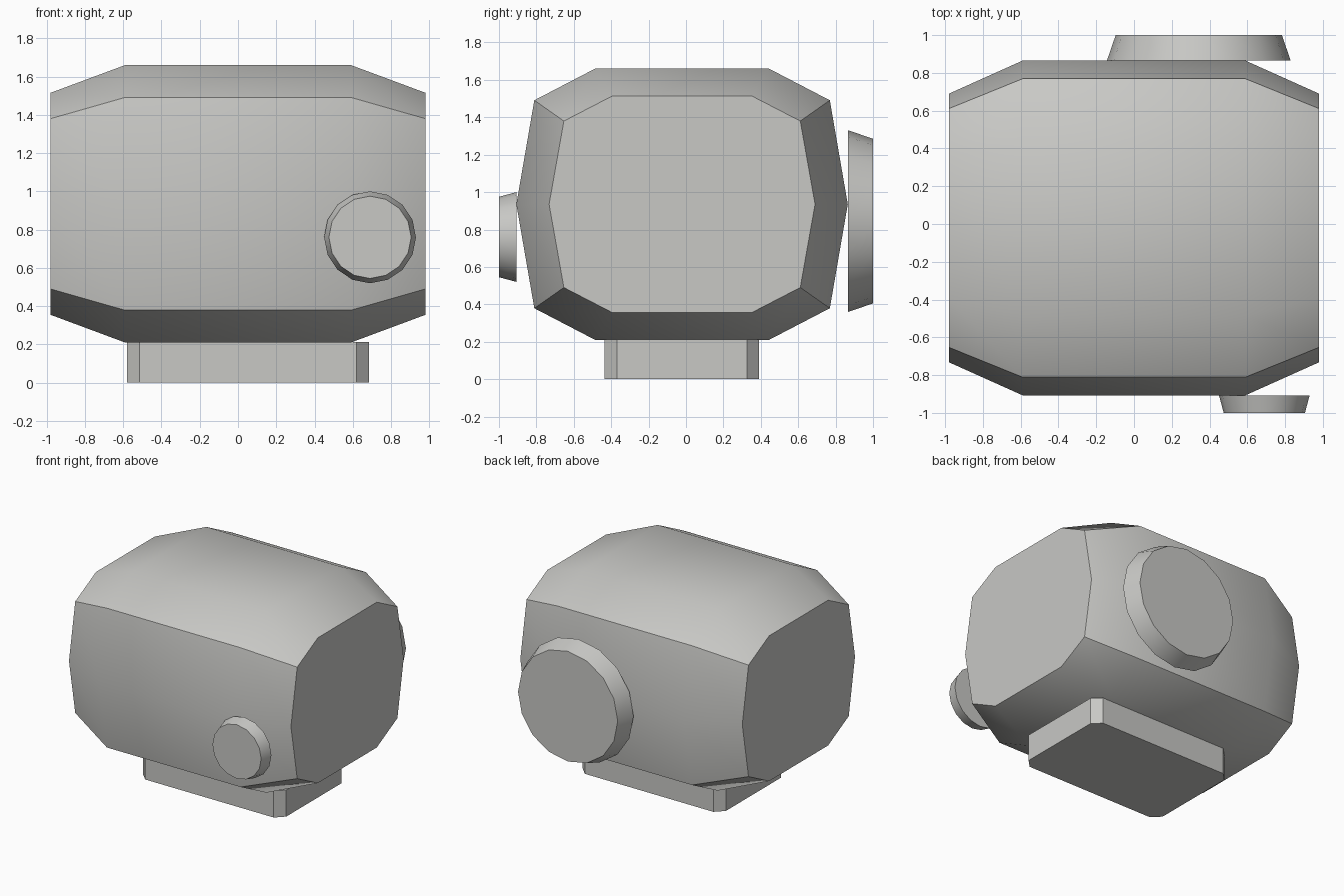
import bpy, math

if "Cube" in bpy.data.objects:
    bpy.data.objects.remove(bpy.data.objects["Cube"])

grey = bpy.data.materials.new("light_grey")
grey.diffuse_color = (0.58, 0.58, 0.56, 1)
grey.use_nodes = True
grey.node_tree.nodes["Principled BSDF"].inputs["Base Color"].default_value = grey.diffuse_color


def loft(name, rings):
    """Closed solid joining equal-length rings of points, with flat end caps."""
    n = len(rings[0])
    verts = [p for ring in rings for p in ring]
    faces = [(r * n + i, r * n + (i + 1) % n, (r + 1) * n + (i + 1) % n, (r + 1) * n + i)
             for r in range(len(rings) - 1) for i in range(n)]
    faces += [tuple(reversed(range(n))), tuple(range(len(verts) - n, len(verts)))]
    mesh = bpy.data.meshes.new(name)
    mesh.from_pydata(verts, [], faces)
    mesh.materials.append(grey)
    obj = bpy.data.objects.new(name, mesh)
    bpy.context.collection.objects.link(obj)
    bpy.ops.object.select_all(action='DESELECT')
    obj.select_set(True)
    bpy.context.view_layer.objects.active = obj
    # outward normals, then smooth shading with sharp edges kept
    bpy.ops.object.mode_set(mode='EDIT')
    bpy.ops.mesh.select_all(action='SELECT')
    bpy.ops.mesh.normals_make_consistent(inside=False)
    bpy.ops.object.mode_set(mode='OBJECT')
    bpy.ops.object.shade_smooth_by_angle(angle=math.radians(32))
    return obj


def section(x, half_flat, half_shoulder, half_mid, h_flat, h_shoulder):
    """Ten-sided body cross-section in the yz plane."""
    cy, cz = -0.021, 0.935
    right = [(half_flat, -h_flat), (half_shoulder, -h_shoulder), (half_mid, 0),
             (half_shoulder, h_shoulder), (half_flat, h_flat)]
    pts = right + [(-y, z) for y, z in reversed(right)]
    return [(x, cy + y, cz + z) for y, z in pts]


def disc(name, x, z, y0, r0, y1, r1, sides=16):
    """Tapered round plate facing along y."""
    angles = [2 * math.pi * i / sides for i in range(sides)]
    return loft(name, [[(x + r * math.cos(a), y, z + r * math.sin(a)) for a in angles]
                       for y, r in ((y0, r0), (y1, r1))])


# Main body: wide middle, narrowed at both ends
big = (0.465, 0.79, 0.886, 0.725, 0.556)
small = (0.371, 0.632, 0.711, 0.58, 0.445)
loft("body", [section(-0.98, *small), section(-0.59, *big),
              section(0.59, *big), section(0.98, *small)])

# Foot plate with chamfered corners
x0, x1, y0, y1, c = -0.58, 0.685, -0.435, 0.39, 0.065
outline = [(x0 + c, y0), (x1 - c, y0), (x1, y0 + c), (x1, y1 - c),
           (x1 - c, y1), (x0 + c, y1), (x0, y1 - c), (x0, y0 + c)]
loft("foot_plate", [[(x, y, z) for x, y in outline] for z in (0, 0.212)])

# Small front knob and large rear disc
disc("front_knob", 0.69, 0.76, -0.907, 0.24, -1.0, 0.215)
disc("rear_disc", 0.343, 0.845, 0.866, 0.486, 1.0, 0.44)
